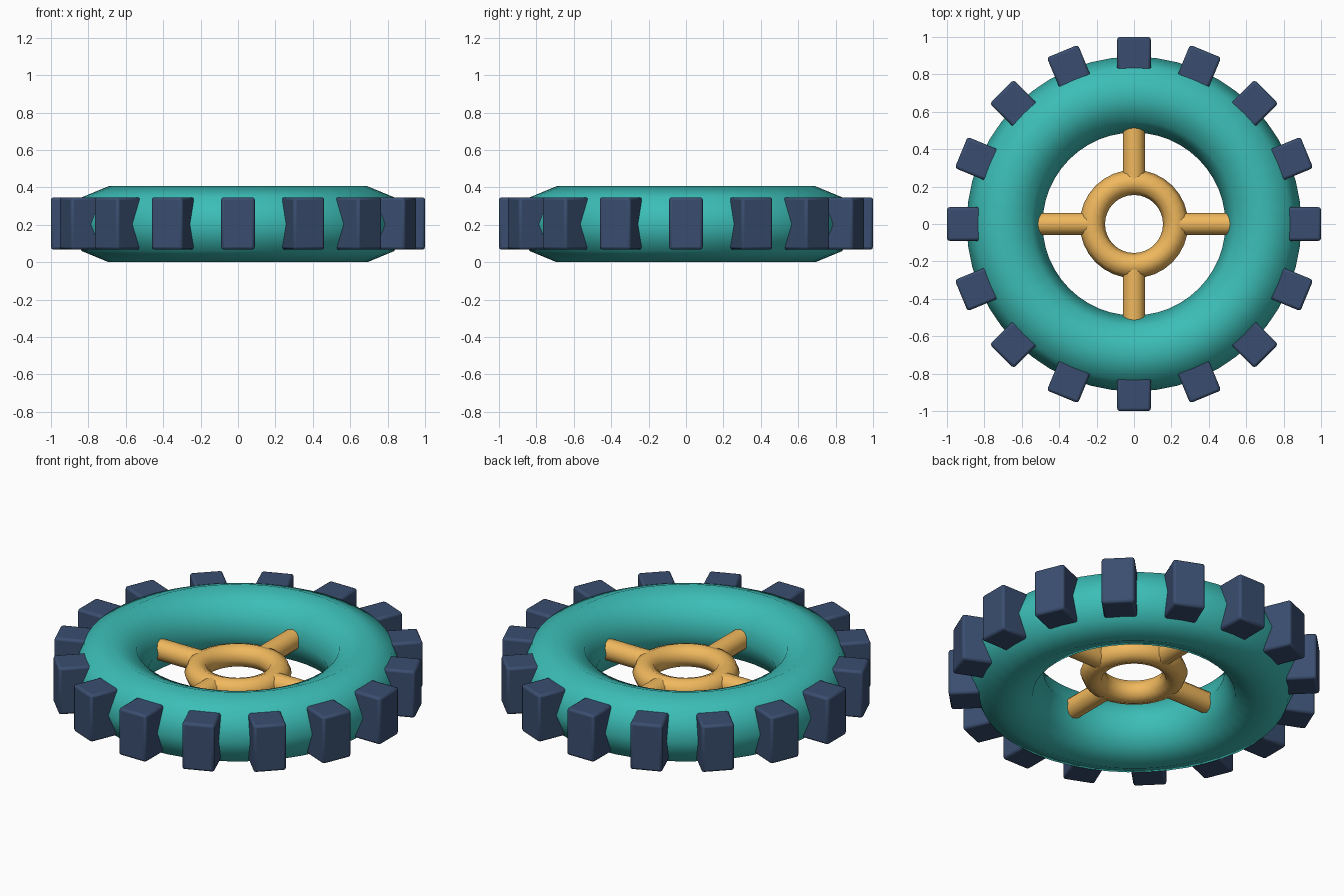
import bpy
from math import pi, cos, sin, radians

if "Cube" in bpy.data.objects:
    bpy.data.objects.remove(bpy.data.objects["Cube"])

ZC = 0.203  # mid-height of the wheel


def material(name, rgb):
    m = bpy.data.materials.new(name)
    m.diffuse_color = (*rgb, 1)
    m.use_nodes = True
    m.node_tree.nodes["Principled BSDF"].inputs["Base Color"].default_value = m.diffuse_color
    return m


teal = material("teal_rubber", (0.045, 0.51, 0.47))
gold = material("gold_metal", (0.87, 0.48, 0.11))
navy = material("navy_tread", (0.042, 0.076, 0.16))


def finish(name, mat, angle):
    ob = bpy.context.object
    ob.name = name
    ob.data.materials.append(mat)
    bpy.ops.object.shade_smooth_by_angle(angle=radians(angle))
    return ob


def ring(name, major, minor, segs, mat):
    bpy.ops.mesh.primitive_torus_add(location=(0, 0, ZC), major_radius=major, minor_radius=minor,
                                     major_segments=segs, minor_segments=8)
    return finish(name, mat, 80)


# Tyre body and hub ring
ring("tyre", 0.692, 0.203, 48, teal)
ring("hub", 0.2225, 0.0675, 32, gold)

# Four round spokes running from the hub into the tyre
for i in range(4):
    a = i * pi / 2
    r0, r1 = 0.22, 0.56
    rm = (r0 + r1) / 2
    bpy.ops.mesh.primitive_cylinder_add(vertices=12, radius=0.06, depth=r1 - r0,
                                        location=(rm * cos(a), rm * sin(a), ZC),
                                        rotation=(0, pi / 2, a))
    finish(f"spoke_{i + 1}", gold, 50)

# Sixteen tread blocks around the rim, slightly rounded
for i in range(16):
    a = i * pi / 8
    bpy.ops.mesh.primitive_cube_add(size=1, location=(0.91 * cos(a), 0.91 * sin(a), ZC + 0.004))
    ob = bpy.context.object
    ob.scale = (0.18, 0.18, 0.28)
    bpy.ops.object.transform_apply(location=False, rotation=False, scale=True)
    ob.rotation_euler.z = a
    bevel = ob.modifiers.new("rounded_edges", 'BEVEL')
    bevel.width = 0.014
    bevel.segments = 2
    finish(f"tread_block_{i + 1}", navy, 30)
